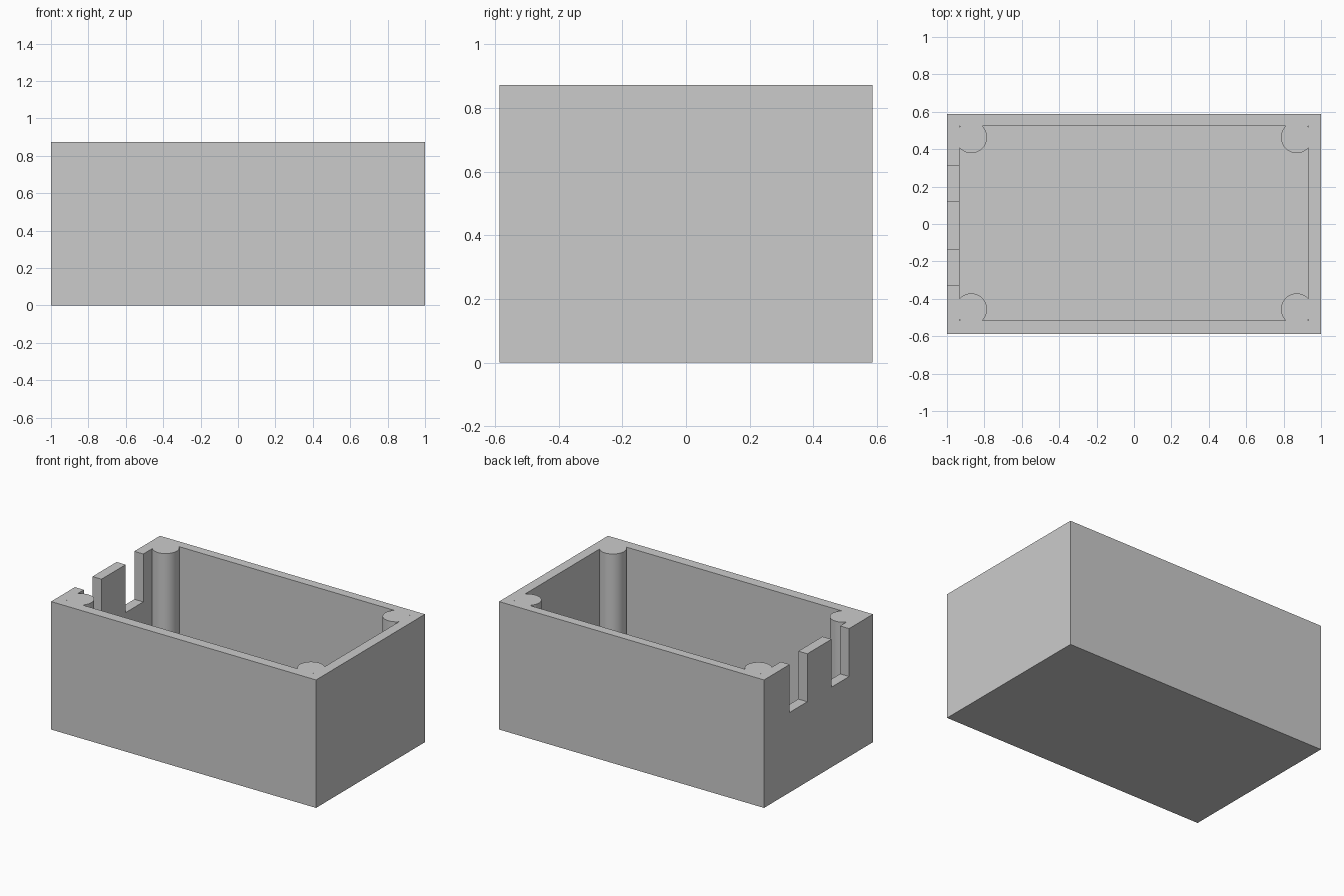
import bpy
import math

if "Cube" in bpy.data.objects:
    bpy.data.objects.remove(bpy.data.objects["Cube"])

HEIGHT = 0.873
FLOOR = 0.065
HALF_Y = 0.587
NOTCH_Z = 0.546

grey = bpy.data.materials.new("plain grey")
grey.use_nodes = True
grey.diffuse_color = (0.6, 0.6, 0.6, 1)
grey.node_tree.nodes["Principled BSDF"].inputs["Base Color"].default_value = grey.diffuse_color


def box(name, low, high):
    """Axis-aligned box between two corners."""
    bpy.ops.mesh.primitive_cube_add(size=1, location=[(a + b) / 2 for a, b in zip(low, high)])
    ob = bpy.context.object
    ob.name = name
    ob.scale = [b - a for a, b in zip(low, high)]
    bpy.ops.object.transform_apply(location=True, rotation=False, scale=True)
    return ob


def cut(target, cutter):
    """Subtract the cutter from the target, then drop the cutter."""
    cutter.hide_render = True
    mod = target.modifiers.new("cut", 'BOOLEAN')
    mod.operation = 'DIFFERENCE'
    mod.solver = 'EXACT'
    mod.object = cutter
    bpy.ops.object.select_all(action='DESELECT')
    bpy.context.view_layer.objects.active = target
    target.select_set(True)
    bpy.ops.object.modifier_apply(modifier=mod.name)
    bpy.data.objects.remove(cutter)


# Outer block of the open enclosure
enclosure = box("enclosure", (-1, -HALF_Y, 0), (1, HALF_Y, HEIGHT))
enclosure.data.materials.append(grey)

# Cavity, with room left for a round post in each corner
cavity = box("cavity_cutter", (-0.932, -0.517, FLOOR), (0.932, 0.525, 1))
for x in (-0.87, 0.87):
    for y in (-0.455, 0.463):
        bpy.ops.mesh.primitive_cylinder_add(vertices=64, radius=0.084, depth=3, location=(x, y, 0))
        post = bpy.context.object
        post.name = "corner_post_cutter"
        cut(cavity, post)
cut(enclosure, cavity)

# Two cable notches in the right end wall
for y0, y1 in ((0.12, 0.31), (-0.33, -0.14)):
    cut(enclosure, box("notch_cutter", (-1.1, y0, NOTCH_Z), (-0.9, y1, 1.1)))

# Smooth posts, crisp edges elsewhere
bpy.ops.object.select_all(action='DESELECT')
enclosure.select_set(True)
bpy.context.view_layer.objects.active = enclosure
bpy.ops.object.shade_smooth_by_angle(angle=math.radians(30))
